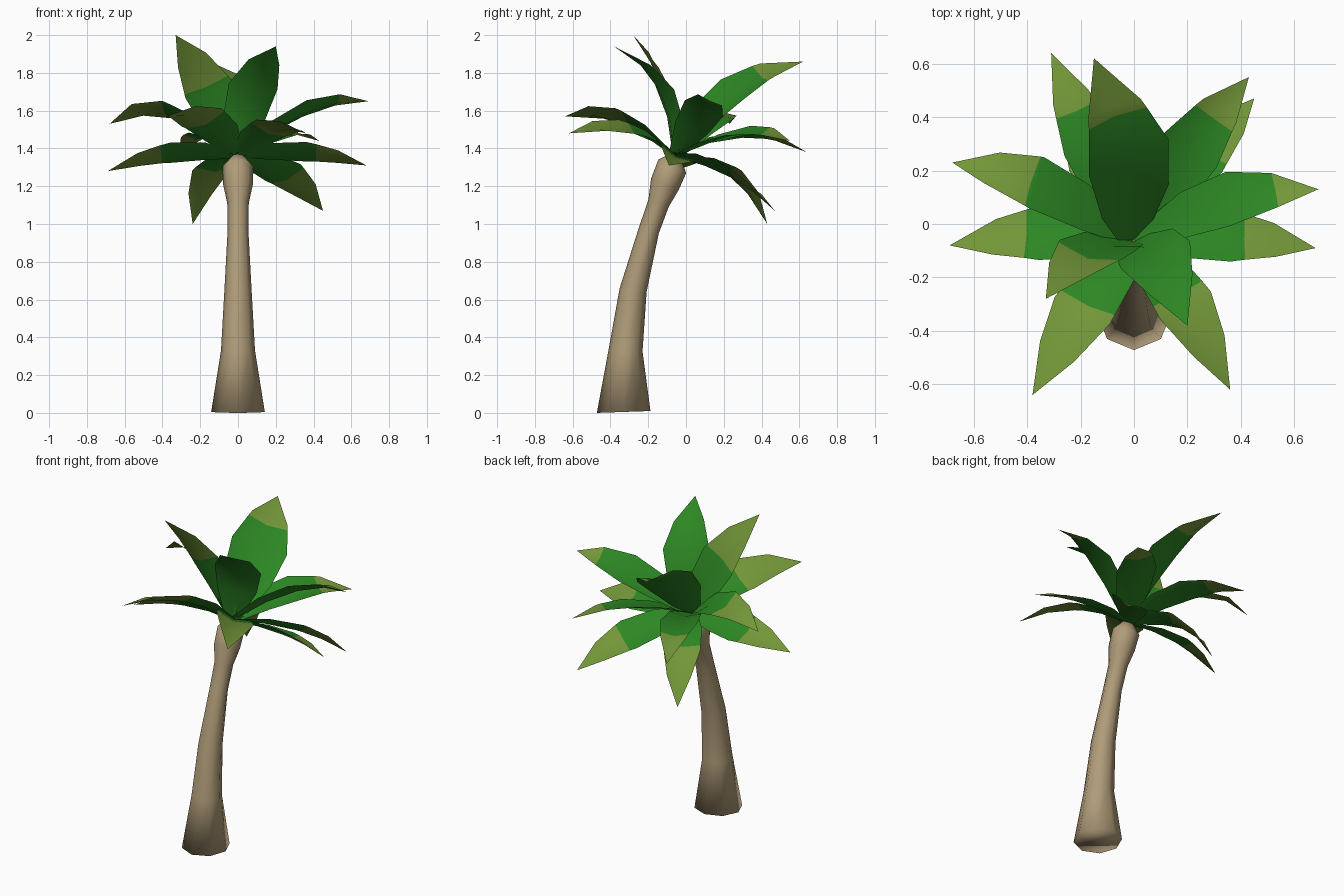
import bpy, bmesh, math
from mathutils import Vector

cube = bpy.data.objects.get("Cube")
if cube:
    bpy.data.objects.remove(cube, do_unlink=True)


def make_material(name, colour):
    mat = bpy.data.materials.new(name)
    mat.use_nodes = True
    mat.diffuse_color = (*colour, 1)
    bsdf = mat.node_tree.nodes["Principled BSDF"]
    bsdf.inputs["Base Color"].default_value = (*colour, 1)
    bsdf.inputs["Roughness"].default_value = 0.9
    return mat


bark = make_material("bark_tan", (0.43, 0.33, 0.19))
leaf_green = make_material("leaf_green", (0.025, 0.24, 0.017))
tip_olive = make_material("leaf_tip_olive", (0.17, 0.305, 0.04))


def finish(name, bm, materials, angle):
    mesh = bpy.data.meshes.new(name)
    bm.to_mesh(mesh)
    bm.free()
    obj = bpy.data.objects.new(name, mesh)
    bpy.context.collection.objects.link(obj)
    for mat in materials:
        mesh.materials.append(mat)
    bpy.ops.object.select_all(action="DESELECT")
    obj.select_set(True)
    bpy.context.view_layer.objects.active = obj
    bpy.ops.object.shade_smooth_by_angle(angle=math.radians(angle))
    return obj


# Trunk: leaning eight-sided rings (y, z, radius, tilt in degrees)
RINGS = [
    (-0.33, 0.005, 0.142, -2),
    (-0.32, 0.33, 0.09, 3),
    (-0.28, 0.65, 0.072, 8),
    (-0.197, 0.965, 0.055, 14),
    (-0.145, 1.11, 0.057, 18),
    (-0.112, 1.21, 0.079, 22),
    (-0.073, 1.305, 0.082, 26),
    (-0.055, 1.355, 0.035, 26),
]


def build_trunk(sides=8):
    bm = bmesh.new()
    rings = []
    for y, z, radius, tilt in RINGS:
        tilt = math.radians(tilt)
        ring = []
        for k in range(sides):
            a = math.tau * k / sides
            depth = radius * math.sin(a)
            ring.append(bm.verts.new((radius * math.cos(a),
                                      y + depth * math.cos(tilt),
                                      z - depth * math.sin(tilt))))
        rings.append(ring)
    for low, high in zip(rings, rings[1:]):
        for k in range(sides):
            n = (k + 1) % sides
            bm.faces.new((low[k], low[n], high[n], high[k]))
    bm.faces.new(rings[0][::-1])
    bm.faces.new(rings[-1])
    return finish("trunk", bm, [bark], 120)


# Fronds: arched, slightly V-folded blades that end in an olive tip
CROWN = Vector((0, -0.06, 1.36))
OUTLINE = [(0, 0.3), (0.25, 0.85), (0.5, 1), (0.75, 0.65), (1, 0)]


def blade_width(t):
    for (t0, w0), (t1, w1) in zip(OUTLINE, OUTLINE[1:]):
        if t <= t1:
            return w0 + (w1 - w0) * (t - t0) / (t1 - t0)


def build_frond(name, tip, mid, half_width, roll, tip_start):
    tip, mid, roll = Vector(tip), Vector(mid), math.radians(roll)
    control = 2 * mid - (CROWN + tip) / 2
    heading = tip - CROWN
    side = heading.cross(Vector((0, 0, 1))).normalized()
    bm = bmesh.new()
    rows = []
    stations = sorted({t for t, _ in OUTLINE} | {tip_start})
    for t in stations:
        centre = (1 - t) ** 2 * CROWN + 2 * t * (1 - t) * control + t * t * tip
        along = (1 - t) * (control - CROWN) + t * (tip - control)
        up = side.cross(along).normalized()
        across = side * math.cos(roll) - up * math.sin(roll)
        lift = side * math.sin(roll) + up * math.cos(roll)
        w = half_width * blade_width(t)
        rows.append([bm.verts.new(centre + across * w * s + lift * w * (0.25 * abs(s) - 0.12))
                     for s in (-1, 0, 1)])
    for i in range(len(rows) - 1):
        a, b = rows[i], rows[i + 1]
        for k in (0, 1):
            face = bm.faces.new((a[k], a[k + 1], b[k + 1], b[k]))
            face.material_index = int(stations[i] >= tip_start)
    bmesh.ops.remove_doubles(bm, verts=bm.verts[:], dist=0.0005)
    return finish(name, bm, [leaf_green, tip_olive], 60)


# Name, tip, middle, half width, roll, where the olive tip begins
FRONDS = [
    ("upright_right", (-0.33, -0.28, 2), (-0.16, -0.11, 1.71), 0.135, 45, 0.53),
    ("upright_left", (0.2, -0.38, 1.94), (0.085, -0.13, 1.72), 0.14, -12, 1),
    ("upright_back", (-0.15, 0.62, 1.86), (-0.03, 0.26, 1.7), 0.17, 20, 0.7),
    ("upper_left", (0.69, 0.13, 1.65), (0.36, 0.09, 1.6), 0.11, -25, 0.75),
    ("lower_left", (0.68, -0.09, 1.31), (0.36, -0.05, 1.37), 0.11, -28, 0.58),
    ("lower_right", (-0.69, -0.08, 1.28), (-0.35, -0.04, 1.365), 0.115, 28, 0.58),
    ("upper_right", (-0.68, 0.23, 1.53), (-0.37, 0.15, 1.59), 0.11, 26, 0.52),
    ("front_right", (-0.38, -0.64, 1.57), (-0.19, -0.33, 1.55), 0.125, 24, 0.45),
    ("front_left", (0.36, -0.62, 1.48), (0.19, -0.31, 1.5), 0.115, -20, 0.42),
    ("back_right", (-0.31, 0.64, 1.38), (-0.16, 0.3, 1.47), 0.11, 0, 0.68),
    ("back_left", (0.43, 0.55, 1.44), (0.21, 0.28, 1.48), 0.12, 12, 0.7),
    ("drooping_left", (0.45, 0.47, 1.07), (0.24, 0.24, 1.26), 0.115, -25, 0.55),
    ("drooping_right", (-0.24, 0.43, 1), (-0.14, 0.24, 1.27), 0.11, 0, 0.45),
]

build_trunk()
for label, *shape in FRONDS:
    build_frond("frond_" + label, *shape)
